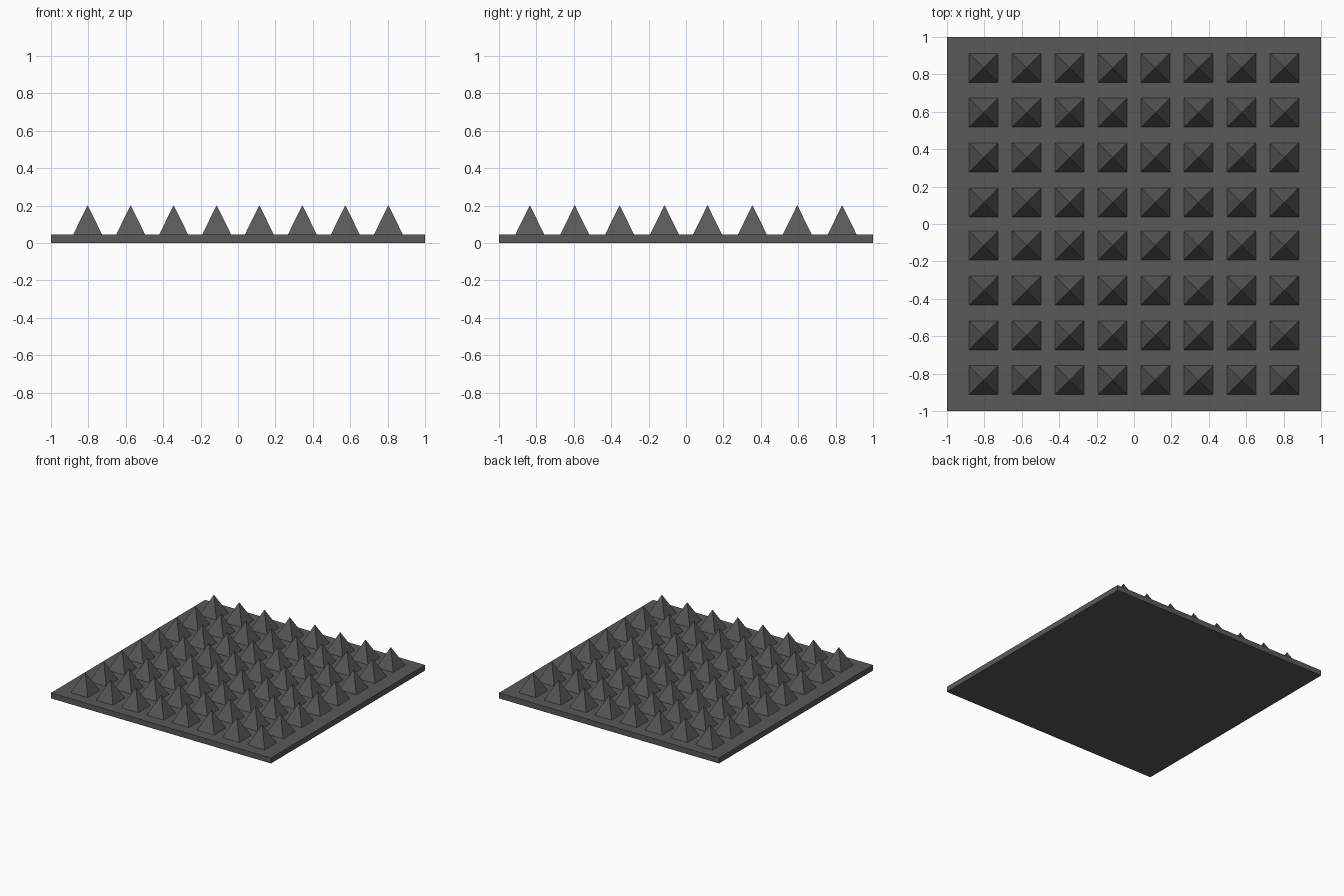
import bpy, bmesh
from mathutils import Matrix

if "Cube" in bpy.data.objects:
    bpy.data.objects.remove(bpy.data.objects["Cube"])

PLATE_H = 0.045
SPIKE_H = 0.158
HALF = 0.0775

grey = bpy.data.materials.new("dark grey")
grey.diffuse_color = (0.1, 0.1, 0.1, 1)
grey.use_nodes = True
grey.node_tree.nodes["Principled BSDF"].inputs["Base Color"].default_value = grey.diffuse_color


def finish(name, bm):
    mesh = bpy.data.meshes.new(name)
    bm.to_mesh(mesh)
    bm.free()
    mesh.materials.append(grey)
    obj = bpy.data.objects.new(name, mesh)
    bpy.context.collection.objects.link(obj)


# Flat square base plate
bm = bmesh.new()
bmesh.ops.create_cube(bm, size=1, matrix=Matrix.Translation((0, 0, PLATE_H / 2))
                      @ Matrix.Diagonal((2, 2, PLATE_H, 1)))
finish("base_plate", bm)

# Mirrored 8 x 8 grid of four-sided spikes
xs = [s * (0.114 + 0.23 * i) for s in (-1, 1) for i in range(4)]
ys = [s * (0.115 + 0.24 * i) for s in (-1, 1) for i in range(4)]
bm = bmesh.new()
for x in xs:
    for y in ys:
        base = [bm.verts.new((x + dx * HALF, y + dy * HALF, PLATE_H))
                for dx, dy in ((-1, -1), (1, -1), (1, 1), (-1, 1))]
        tip = bm.verts.new((x, y, PLATE_H + SPIKE_H))
        bm.faces.new(base[::-1])
        for i in range(4):
            bm.faces.new((base[i], base[(i + 1) % 4], tip))
finish("spikes", bm)
